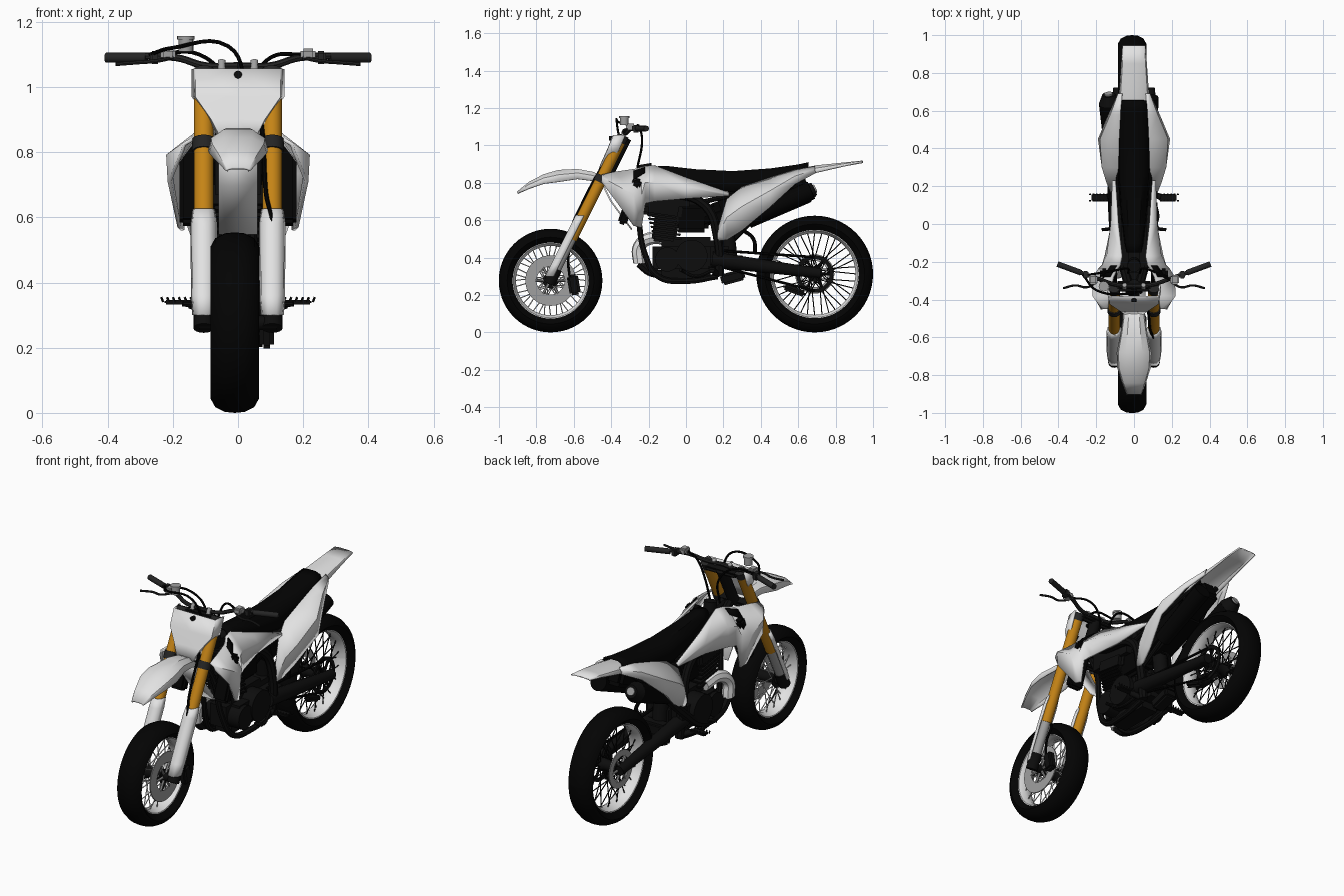
import bpy, bmesh, math
from mathutils import Vector, Matrix

if "Cube" in bpy.data.objects:
    bpy.data.objects.remove(bpy.data.objects["Cube"])


def material(name, r, g, b):
    m = bpy.data.materials.new(name)
    m.use_nodes = True
    m.diffuse_color = (r, g, b, 1)
    m.node_tree.nodes["Principled BSDF"].inputs["Base Color"].default_value = (r, g, b, 1)
    return m


WHITE = material("white plastic", .76, .76, .76)
GOLD = material("gold anodised", .56, .23, .008)
BLACK = material("black rubber", .001, .001, .001)
DARK = material("dark metal", .004, .004, .004)
GRIP = material("dark grey rubber", .018, .018, .018)
GREY = material("grey metal", .35, .35, .35)


def finish(name, bm, mat, mirror=False, thick=0, angle=35):
    bmesh.ops.recalc_face_normals(bm, faces=bm.faces[:])
    me = bpy.data.meshes.new(name)
    bm.to_mesh(me)
    bm.free()
    me.materials.append(mat)
    ob = bpy.data.objects.new(name, me)
    bpy.context.collection.objects.link(ob)
    if thick:
        s = ob.modifiers.new("Thickness", 'SOLIDIFY')
        s.thickness, s.offset = thick, 0
    if mirror:
        ob.modifiers.new("Mirror", 'MIRROR')
    bpy.ops.object.select_all(action='DESELECT')
    ob.select_set(True)
    bpy.context.view_layer.objects.active = ob
    bpy.ops.object.shade_smooth_by_angle(angle=math.radians(angle))
    return ob


def loft(name, rows, mat, **kw):
    bm = bmesh.new()
    grid = [[bm.verts.new(p) for p in row] for row in rows]
    for a, b in zip(grid, grid[1:]):
        for i in range(len(a) - 1):
            bm.faces.new((a[i], a[i + 1], b[i + 1], b[i]))
    return finish(name, bm, mat, **kw)


def side_panel(name, sections, mat):
    """Sections: y, top z, bottom z, then x at top, middle and bottom."""
    rows = [[(xt, y, t), (xm, y, t * .55 + b * .45), (xb, y, b)] for y, t, b, xt, xm, xb in sections]
    return loft(name, rows, mat, mirror=True, thick=.012, angle=40)


def crown(name, sections, mat, **kw):
    """Arched strip. Sections: y, crown z, edge z, half width."""
    rows = [[(w * f, y, e + (t - e) * h) for f, h in
             ((-1, 0), (-.9, .6), (-.5, 1), (.5, 1), (.9, .6), (1, 0))] for y, t, e, w in sections]
    return loft(name, rows, mat, **kw)


def rods(name, pairs, r, mat, n=16, r2=None, mirror=False):
    bm = bmesh.new()
    for a, b in pairs:
        a, b = Vector(a), Vector(b)
        d = b - a
        m = Matrix.Translation((a + b) / 2) @ d.to_track_quat('Z', 'Y').to_matrix().to_4x4()
        bmesh.ops.create_cone(bm, cap_ends=True, segments=n, radius1=r, radius2=r2 or r,
                              depth=d.length, matrix=m)
    return finish(name, bm, mat, mirror=mirror)


def box(name, c, size, mat, tilt=0, mirror=False, bevel=.012):
    bm = bmesh.new()
    m = Matrix.Translation(c) @ Matrix.Rotation(math.radians(tilt), 4, 'X') @ Matrix.Diagonal((*size, 1))
    bmesh.ops.create_cube(bm, size=1, matrix=m)
    bmesh.ops.bevel(bm, geom=bm.edges[:], offset=bevel, segments=2, affect='EDGES')
    return finish(name, bm, mat, mirror=mirror)


def tube(name, pts, r, mat, mirror=False):
    cu = bpy.data.curves.new(name, 'CURVE')
    cu.dimensions, cu.bevel_depth, cu.bevel_resolution, cu.use_fill_caps = '3D', r, 2, True
    sp = cu.splines.new('BEZIER')
    sp.bezier_points.add(len(pts) - 1)
    for bp, p in zip(sp.bezier_points, pts):
        bp.co, bp.handle_left_type, bp.handle_right_type = p, 'AUTO', 'AUTO'
    sp.resolution_u = 6
    tmp = bpy.data.objects.new(name + " curve", cu)
    bm = bmesh.new()
    bm.from_mesh(tmp.to_mesh())
    tmp.to_mesh_clear()
    bpy.data.objects.remove(tmp)
    return finish(name, bm, mat, mirror=mirror)


def lathe(name, profile, c, mat, n=56):
    """Closed (x, radius) profile spun around the wheel axis."""
    rows = []
    for i in range(n + 1):
        a = math.tau * i / n
        rows.append([(c[0] + x, c[1] + r * math.cos(a), c[2] + r * math.sin(a))
                     for x, r in profile + profile[:1]])
    return loft(name, rows, mat)


def ring(name, x, c, r0, r1, w, mat):
    return lathe(name, [(x - w, r0), (x - w, r1), (x + w, r1), (x + w, r0)], c, mat)


# Wheels: tyre, rim, hub and crossed spokes
def wheel(name, y, radius, rim, spoke_mat):
    c = (-.01, y, radius)
    half = [(.045, rim), (.066, rim + .02), (.075, radius - .045), (.06, radius - .018), (.03, radius - .003)]
    lathe(name + "_tyre", half + [(0, radius)] + [(-x, r) for x, r in reversed(half)], c, BLACK)
    lathe(name + "_rim", [(.047, rim + .006), (.044, rim - .004), (.018, rim - .018), (-.018, rim - .018),
                          (-.044, rim - .004), (-.047, rim + .006)], c, WHITE)
    lathe(name + "_hub", [(.055, .015), (.055, .042), (.03, .028), (-.03, .028), (-.055, .042), (-.055, .015)], c, DARK)
    spokes = []
    for i in range(36):
        s, a = (1 if i % 2 else -1), math.tau * i / 36
        b = a + (.55 if i % 4 < 2 else -.55)
        spokes.append(((c[0] + s * .045, y + .038 * math.cos(b), radius + .038 * math.sin(b)),
                       (c[0] + s * .008, y + (rim - .012) * math.cos(a), radius + (rim - .012) * math.sin(a))))
    rods(name + "_spokes", spokes, .003, spoke_mat, n=5)
    return c


FY, FR, RY, RR = -.724, .277, .688, .312
fc = wheel("front_wheel", FY, FR, .203, WHITE)
rc = wheel("rear_wheel", RY, RR, .236, DARK)
ring("front_brake_disc", .058, fc, .075, .135, .003, GREY)
ring("rear_brake_disc", -.062, rc, .07, .105, .003, GREY)
ring("sprocket", .064, rc, .08, .1, .004, DARK)
for label, x, c, r, m in (("front_disc", .058, fc, .08, GREY), ("rear_disc", -.062, rc, .075, GREY),
                          ("sprocket", .064, rc, .08, DARK)):
    rods(label + "_arms", [((c[0] + x, c[1], c[2]), (c[0] + x, c[1] + r * math.cos(k * math.tau / 6),
         c[2] + r * math.sin(k * math.tau / 6))) for k in range(6)], .007, m, n=6)
rods("front_axle", [((-.12, FY, FR), (.12, FY, FR))], .022, DARK)
rods("rear_axle", [((-.1, RY, RR), (.1, RY, RR))], .022, DARK)
box("front_caliper", (.088, -.6, .255), (.045, .06, .11), DARK, 10)
box("rear_caliper", (-.085, .58, .33), (.03, .08, .05), DARK)
box("chain_guide", (.06, .58, .225), (.03, .13, .035), DARK, -20)


# Fork legs, guards and clamps
def fork(z, x=.105, off=0):
    return (x, -.724 + (z - .277) * .5 + off, z)


rods("fork_tube", [(fork(.5), fork(1.04))], .03, GOLD, 24, mirror=True)
rods("fork_lower", [(fork(.28), fork(.6))], .026, GREY, mirror=True)
rods("fork_foot", [(fork(.26), fork(.34))], .032, DARK, mirror=True)
loft("fork_guard", [[fork(z, .105 + w * math.sin(a), -.04 * math.cos(a)) for a in (-1.7, -1, -.4, .4, 1, 1.7)]
     for z, w in ((.3, .032), (.36, .036), (.58, .037), (.625, .031))], WHITE, mirror=True, thick=.008, angle=50)
for z, r in ((.82, .036), (1.035, .031)):
    rods("fork_clamp", [(fork(z - .018), fork(z + .018))], r, GRIP, mirror=True)
    box("triple_clamp", (0, fork(z)[1] + .015, z), (.2, .06, .03), DARK, -26)
rods("steering_stem", [((0, -.43, .82), (0, -.32, 1.04))], .03, DARK)
rods("clamp_bolts", [(fork(1.05, .05), fork(1.08, .05))], .012, GREY, mirror=True)

# Handlebar, grips and controls
tube("handlebar", [(0, -.33, 1.065), (.1, -.32, 1.065), (.19, -.29, 1.09), (.4, -.215, 1.09)], .011, GRIP, mirror=True)
rods("grip", [((.28, -.258, 1.09), (.405, -.212, 1.09))], .015, GRIP, mirror=True)
box("control_clamp", (.215, -.295, 1.1), (.045, .05, .035), GREY, mirror=True, bevel=.008)
box("switch", (.255, -.268, 1.09), (.03, .04, .04), GRIP, mirror=True, bevel=.006)
tube("lever", [(.2, -.31, 1.09), (.25, -.335, 1.08), (.31, -.325, 1.075), (.375, -.34, 1.07)], .006, GRIP, mirror=True)
rods("fluid_reservoir", [((-.16, -.33, 1.108), (-.16, -.33, 1.145))], .023, GREY)
rods("reservoir_cap", [((-.16, -.33, 1.145), (-.16, -.33, 1.156))], .027, GREY)
tube("front_cable", [(-.27, -.27, 1.1), (-.2, -.35, 1.12), (-.03, -.37, 1.125), (.03, -.35, 1.0)], .006, BLACK)
tube("clutch_cable", [(.2, -.3, 1.1), (.1, -.25, 1.09), (.05, -.235, 1.02), (.03, -.26, .88)], .006, BLACK)
tube("throttle_cable", [(-.25, -.27, 1.1), (-.12, -.25, 1.1), (-.04, -.235, 1.02), (-.03, -.26, .88)], .006, BLACK)
tube("brake_hose", [(.06, -.4, .96), (.075, -.465, .86), (.085, -.56, .68), (.1, -.61, .56), (.07, -.61, .5),
                    (.085, -.63, .4), (.1, -.62, .28)], .007, BLACK)

# Front number plate and fender
plate = [(1.055, .137, -.385, .06), (.97, .137, -.42, .06), (.9, .085, -.452, .03), (.835, .05, -.475, .02)]
loft("number_plate", [[(x * w, y + (wrap if abs(x) == 1 else 0), z) for x in (-1, -.93, 0, .93, 1)]
     for z, w, y, wrap in plate], WHITE, thick=.01)
rods("plate_bolt", [((0, -.412, 1.038), (0, -.38, 1.038))], .012, DARK)
crown("front_fender", [(-.9, .75, .742, .035), (-.84, .8, .768, .06), (-.76, .842, .795, .085), (-.68, .865, .805, .088),
                       (-.58, .87, .82, .068), (-.5, .855, .81, .056), (-.44, .83, .79, .055)], WHITE, thick=.008)
loft("inner_mudflap", [[(-.06, y, z), (.06, y, z)] for y, z in ((-.45, .8), (-.4, .7), (-.29, .55))], WHITE, thick=.008)

# Bodywork
side_panel("radiator_shroud", [(-.45, .84, .805, .14, .165, .17), (-.38, .855, .71, .13, .215, .21),
                               (-.28, .87, .57, .11, .21, .18), (-.24, .88, .56, .09, .185, .17),
                               (-.22, .885, .69, .075, .165, .165), (-.17, .89, .7, .065, .14, .15),
                               (0, .825, .715, .085, .118, .115), (.23, .745, .73, .1, .11, .11)], WHITE)
loft("shroud_vent", [[(.127, -.28, .864), (.164, -.28, .817)], [(.092, -.22, .883), (.122, -.22, .853)]],
     BLACK, mirror=True, thick=.005)
side_panel("side_panel", [(.17, .54, .49, .11, .12, .115), (.22, .71, .495, .1, .14, .12), (.3, .775, .545, .08, .165, .14),
                          (.45, .825, .67, .075, .175, .185), (.58, .865, .79, .07, .12, .13),
                          (.69, .885, .85, .065, .08, .08)], WHITE)
crown("rear_fender", [(.42, .82, .79, .075), (.6, .87, .83, .08), (.7, .89, .855, .075), (.85, .905, .89, .065),
                      (.945, .915, .908, .058)], WHITE, thick=.008)
crown("seat", [(-.15, .885, .86, .035), (-.1, .885, .82, .045), (.05, .868, .78, .065), (.25, .858, .75, .08),
               (.45, .872, .79, .08), (.6, .893, .85, .072), (.655, .905, .88, .06)], BLACK, thick=.01, angle=50)
box("fuel_tank", (0, -.12, .74), (.14, .36, .22), DARK, bevel=.04)
rods("tank_cap", [((0, -.21, .84), (0, -.22, .9))], .035, DARK)
box("air_box", (0, .33, .7), (.15, .36, .17), BLACK, 20, bevel=.03)
box("rear_inner_guard", (0, .55, .77), (.1, .2, .12), BLACK, 25, bevel=.02)
box("radiator", (.135, -.3, .7), (.09, .05, .26), BLACK, -20, mirror=True)

# Engine
box("crankcase", (0, .0, .4), (.2, .36, .22), DARK, bevel=.05)
box("gearbox", (0, .15, .41), (.16, .16, .16), DARK, bevel=.03)
rods("clutch_cover", [((-.13, .03, .41), (.125, .03, .41))], .085, DARK, 32)
rods("ignition_cover", [((-.12, -.1, .39), (.12, -.1, .39))], .065, DARK, 32)
for i in range(6):
    box("cylinder_fin", (0, -.1 - i * .006, .51 + i * .022), (.15, .16, .012), DARK, -8, bevel=.004)
box("cylinder", (0, -.11, .56), (.12, .13, .16), DARK, -8)
box("cylinder_head", (0, -.12, .66), (.15, .2, .1), DARK, -8, bevel=.02)
box("carburettor", (0, .03, .61), (.1, .18, .15), BLACK, bevel=.02)
tube("intake_boot", [(0, .08, .61), (0, .18, .65), (0, .25, .68)], .05, BLACK)

# Frame, shock and swingarm
tube("frame_down_tube", [(0, -.36, .82), (.03, -.27, .66), (.055, -.22, .42), (.07, -.15, .3), (.08, 0, .275),
                         (.085, .17, .3)], .016, DARK, mirror=True)
tube("frame_spar", [(.02, -.36, .84), (.07, -.15, .76), (.09, .1, .68), (.1, .17, .5), (.085, .18, .3)], .024, DARK, mirror=True)
tube("subframe", [(.08, .1, .7), (.08, .35, .76), (.06, .62, .85)], .013, DARK, mirror=True)
tube("subframe_strut", [(.09, .18, .5), (.08, .35, .62), (.06, .58, .8)], .012, DARK, mirror=True)
rods("shock", [((0, .2, .7), (0, .24, .36))], .04, DARK)
rods("swingarm", [((.082, .14, .39), (.085, .72, .315))], .042, DARK, 12, r2=.027, mirror=True)
box("swingarm_bridge", (0, .28, .375), (.16, .07, .07), DARK)
box("shock_linkage", (0, .25, .295), (.08, .13, .06), DARK, 15)
rods("chain", [((.06, .15, .44), (.06, RY, RR + .09)), ((.06, .15, .36), (.06, RY, RR - .09))], .007, BLACK, 6)
tube("mud_hose", [(.05, .3, .55), (.06, .36, .5), (.06, .37, .42)], .01, BLACK)

# Foot pegs and pedals
box("foot_peg", (.18, .14, .34), (.09, .04, .014), DARK, mirror=True, bevel=.004)
rods("peg_teeth", [((.14 + .018 * i, .14 + s, .34), (.146 + .018 * i, .14 + s, .355))
                   for i in range(6) for s in (-.017, .017)], .004, DARK, 5, mirror=True)
rods("peg_bracket", [((.08, .17, .31), (.145, .14, .335))], .016, DARK, mirror=True)
tube("pedal", [(.1, .14, .33), (.125, .05, .3), (.125, -.02, .33), (.17, -.03, .335)], .009, DARK, mirror=True)

# Exhaust
tube("exhaust_header", [(-.055, -.08, .49), (-.07, -.18, .505), (-.085, -.25, .46), (-.09, -.25, .37)], .034, WHITE)
tube("exhaust_mid_pipe", [(-.09, -.25, .37), (-.095, -.18, .32), (-.11, .02, .33), (-.115, .2, .46), (-.105, .36, .62)],
     .024, DARK)
rods("silencer", [((-.105, .33, .6), (-.13, .64, .745))], .045, BLACK, 20, r2=.056)
rods("silencer_cap", [((-.13, .64, .745), (-.134, .685, .766))], .056, DARK, 20, r2=.035)
rods("silencer_outlet", [((-.133, .67, .76), (-.136, .692, .77))], .022, GREY)
rods("left_heat_guard", [((.075, .33, .61), (.08, .67, .76))], .045, BLACK, 16, r2=.05)
